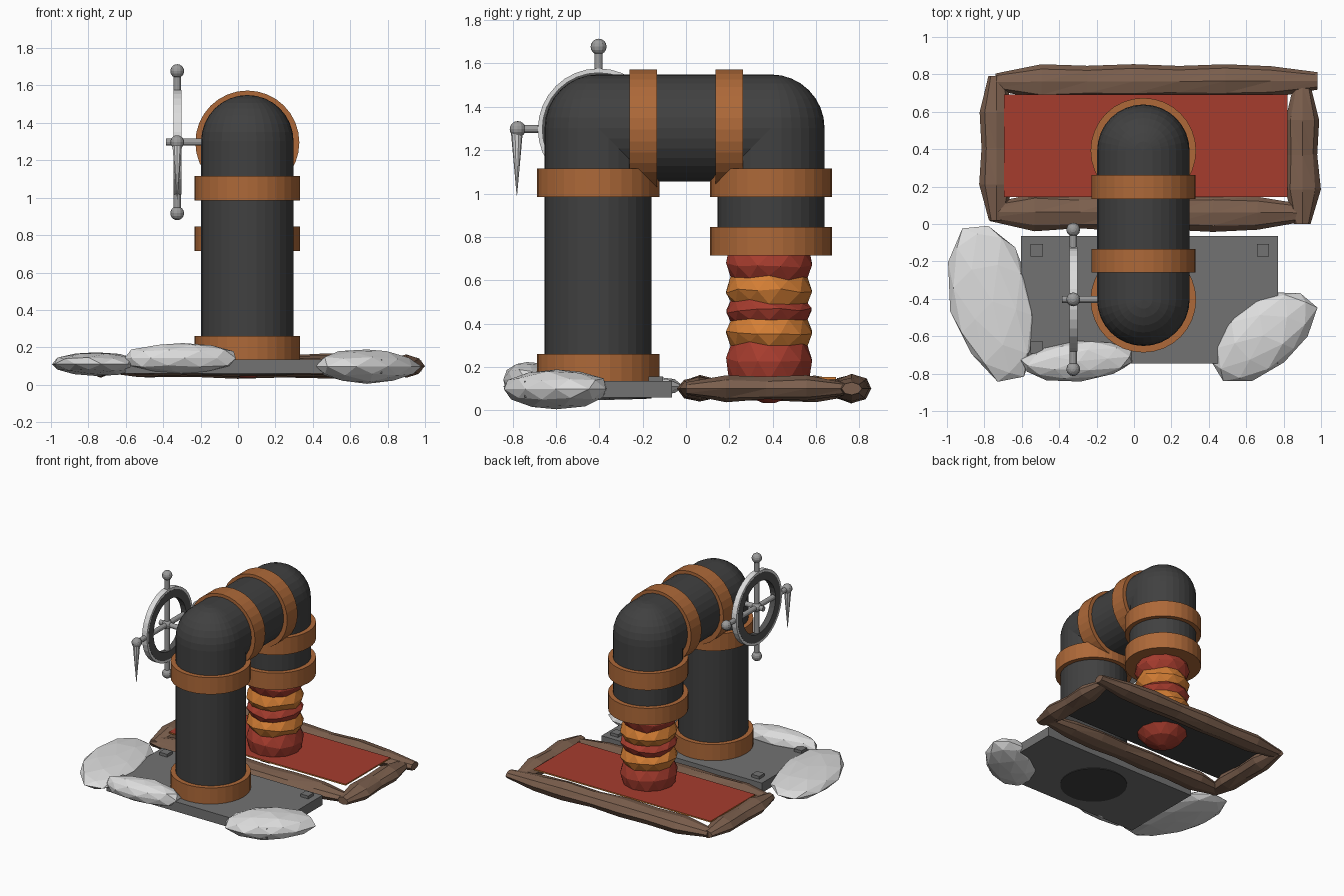
import bpy, bmesh, math, random
from mathutils import Vector, Matrix

if "Cube" in bpy.data.objects:
    bpy.data.objects.remove(bpy.data.objects["Cube"])

random.seed(4)
PX, FY, BY, TOPZ = 0.05, -0.405, 0.392, 1.302   # pipe axis positions
R, CR = 0.247, 0.282                            # pipe and collar radius


def mat(name, r, g, b):
    m = bpy.data.materials.new(name)
    m.diffuse_color = (r, g, b, 1)
    m.use_nodes = True
    m.node_tree.nodes["Principled BSDF"].inputs["Base Color"].default_value = m.diffuse_color
    return m


DARK = mat("dark iron", 0.052, 0.052, 0.052)
COPPER = mat("copper", 0.42, 0.14, 0.04)
RED = mat("lava red", 0.38, 0.045, 0.027)
ORANGE = mat("lava orange", 0.66, 0.21, 0.035)
WOOD = mat("brown wood", 0.20, 0.115, 0.075)
ROCK = mat("pale stone", 0.72, 0.72, 0.72)
PLATE = mat("grey plate", 0.17, 0.17, 0.17)
STEEL = mat("steel", 0.33, 0.33, 0.33)
WHEEL = mat("dark wheel", 0.09, 0.09, 0.09)


def finish(name, bm, *mats):
    bmesh.ops.recalc_face_normals(bm, faces=bm.faces)
    me = bpy.data.meshes.new(name)
    bm.to_mesh(me)
    bm.free()
    for m in mats:
        me.materials.append(m)
    ob = bpy.data.objects.new(name, me)
    bpy.context.collection.objects.link(ob)
    return ob


def rod(name, a, b, r, m, r2=None, n=32):
    """Cylinder or cone between two points."""
    a, b = Vector(a), Vector(b)
    bm = bmesh.new()
    d = b - a
    M = Matrix.Translation((a + b) / 2) @ d.to_track_quat('Z', 'Y').to_matrix().to_4x4()
    bmesh.ops.create_cone(bm, cap_ends=True, segments=n, radius1=r,
                          radius2=r if r2 is None else r2, depth=d.length, matrix=M)
    return finish(name, bm, m)


def ball(name, c, r, m, u=12, v=8):
    bm = bmesh.new()
    bmesh.ops.create_uvsphere(bm, u_segments=u, v_segments=v, radius=r,
                              matrix=Matrix.Translation(c))
    return finish(name, bm, m)


def box(name, lo, hi, *mats):
    lo, hi = Vector(lo), Vector(hi)
    bm = bmesh.new()
    bmesh.ops.create_cube(bm, size=1, matrix=Matrix.Translation((lo + hi) / 2)
                          @ Matrix.Diagonal((*(hi - lo), 1)))
    if len(mats) == 3:      # top, sides, bottom
        bm.normal_update()
        for f in bm.faces:
            f.material_index = 0 if f.normal.z > .5 else 2 if f.normal.z < -.5 else 1
    return finish(name, bm, *mats)


def ring(name, x0, x1, r_in, r_out, c, m, n=32):
    """Flat ring around the x axis."""
    bm = bmesh.new()
    loops = []
    for x, r in ((x0, r_in), (x0, r_out), (x1, r_out), (x1, r_in)):
        loops.append([bm.verts.new((x, c[0] + r * math.cos(t * math.tau / n),
                                    c[1] + r * math.sin(t * math.tau / n))) for t in range(n)])
    for k in range(4):
        p, q = loops[k], loops[(k + 1) % 4]
        for i in range(n):
            j = (i + 1) % n
            bm.faces.new((p[i], p[j], q[j], q[i]))
    return finish(name, bm, m)


def rock(name, c, size, angle):
    bm = bmesh.new()
    bmesh.ops.create_icosphere(bm, subdivisions=2, radius=1)
    for v in bm.verts:
        v.co *= random.uniform(0.95, 1.05)
    bm.transform(Matrix.Translation(c) @ Matrix.Rotation(math.radians(angle), 4, 'Z')
                 @ Matrix.Diagonal((*size, 1)))
    return finish(name, bm, ROCK)


def log(name, a, b, w, h, n):
    """Lumpy flattened log between two points."""
    a, b = Vector(a), Vector(b)
    side = (b - a).normalized().cross(Vector((0, 0, 1)))
    bm = bmesh.new()
    rings = []
    for k in range(n + 1):
        s = 0.5 if k in (0, n) else (1.05 if k % 2 else 0.93)
        c = a.lerp(b, k / n)
        rings.append([bm.verts.new(c + side * (w * s * math.cos(t * math.tau / 8) * random.uniform(.94, 1.06))
                      + Vector((0, 0, h * s * math.sin(t * math.tau / 8) * random.uniform(.9, 1.1))))
                      for t in range(8)])
    for p, q in zip(rings, rings[1:]):
        for i in range(8):
            j = (i + 1) % 8
            bm.faces.new((p[i], p[j], q[j]))
            bm.faces.new((p[i], q[j], q[i]))
    bm.faces.new(rings[0])
    bm.faces.new(rings[-1])
    return finish(name, bm, WOOD)


# Pipe run: two uprights, a crossing and round elbows
rod("front_pipe", (PX, FY, 0.055), (PX, FY, TOPZ), R, DARK)
rod("back_pipe", (PX, BY, 0.725), (PX, BY, TOPZ), R, DARK)
rod("top_pipe", (PX, FY, TOPZ), (PX, BY, TOPZ), R, DARK)
for nm, y in (("front_elbow", FY), ("back_elbow", BY)):
    ball(nm, (PX, y, TOPZ), R, DARK, 32, 16)

# Copper collars
for nm, y, z in (("front_base_collar", FY, 0.13), ("front_top_collar", FY, 0.985),
                 ("back_top_collar", BY, 0.985), ("outlet_collar", BY, 0.715)):
    rod(nm, (PX, y, z), (PX, y, z + 0.13), CR, COPPER)
for nm, y in (("crossing_collar_front", -0.26), ("crossing_collar_back", 0.135)):
    rod(nm, (PX, y, 1.295), (PX, y + 0.127, 1.295), 0.278, COPPER)

# Base plate with bolts
box("base_plate", (-0.605, -0.745, 0.06), (0.77, -0.065, 0.135), PLATE)
for x in (-0.52, 0.69):
    for y in (-0.14, -0.66):
        box("plate_bolt", (x - .033, y - .033, 0.13), (x + .033, y + .033, 0.157), PLATE)

# Stones round the plate
rock("left_stone", (-0.755, -0.415, 0.11), (0.435, 0.225, 0.065), -77)
rock("right_stone", (0.69, -0.597, 0.098), (0.325, 0.19, 0.092), 38)
rock("front_stone", (-0.295, -0.733, 0.142), (0.31, 0.108, 0.085), 5)

# Lava pool framed by logs
box("lava_pool", (-0.695, 0.145, 0.143), (0.822, 0.692, 0.153), RED, ORANGE, DARK)
log("front_log", (-0.77, 0.065, 0.1), (0.9, 0.06, 0.1), 0.095, 0.056, 7)
log("back_log", (-0.74, 0.76, 0.1), (0.98, 0.765, 0.1), 0.09, 0.06, 7)
log("left_log", (-0.735, 0.02, 0.1), (-0.735, 0.79, 0.1), 0.085, 0.055, 4)
log("right_log", (0.9, 0.0, 0.1), (0.9, 0.74, 0.1), 0.09, 0.055, 4)

# Falling lava: staggered faceted bands, alternating colours
bands = [(0.035, .03, 0), (0.075, .13, 0), (0.14, .185, 0), (0.235, .205, 0), (0.305, .178, 0),
         (0.36, .205, 1), (0.42, .178, 1), (0.46, .203, 0), (0.50, .178, 0),
         (0.55, .205, 1), (0.61, .178, 1), (0.67, .205, 0), (0.72, .19, 0)]
bm = bmesh.new()
N = 12
rows = []
for k, (z, r, c) in enumerate(bands):
    rows.append([bm.verts.new((PX + r * math.cos((i + k % 2 / 2) * math.tau / N),
                               0.383 + r * math.sin((i + k % 2 / 2) * math.tau / N),
                               z + (random.uniform(-.012, .012) if 2 < k < 12 else 0)))
                 for i in range(N)])
for k in range(1, len(rows)):
    p, q = rows[k - 1], rows[k]
    if k % 2 == 0:
        p, q = q, p
    for i in range(N):
        j = (i + 1) % N
        for tri in ((p[i], p[j], q[i]), (p[j], q[j], q[i])):
            bm.faces.new(tri).material_index = bands[k][2]
bm.faces.new(rows[0])
bm.faces.new(rows[-1])
finish("lava_stream", bm, RED, ORANGE)

# Valve wheel on the left of the front pipe
WX, WY, WZ = -0.325, -0.403, 1.297
ring("wheel_rim", WX - .02, WX + .022, 0.25, 0.28, (WY, WZ), ROCK)
ring("wheel_band", WX - .021, WX + .023, 0.2, 0.262, (WY, WZ), WHEEL)
rod("wheel_axle", (-0.385, WY, WZ), (-0.15, WY, WZ), 0.019, STEEL, n=12)
ball("wheel_hub", (WX, WY, WZ), 0.036, STEEL)
for nm, dy, dz in (("upright_spoke", 0, .38), ("level_spoke", .373, 0)):
    rod(nm, (WX, WY - dy, WZ - dz), (WX, WY + dy, WZ + dz), 0.019, STEEL, n=12)
    for s in (-1, 1):
        ball("spoke_knob", (WX, WY + s * dy, WZ + s * dz), 0.037, STEEL)
rod("crank_handle", (WX, WY - .377, 1.29), (WX, WY - .377, 0.99), 0.028, ROCK, r2=0.001, n=10)
